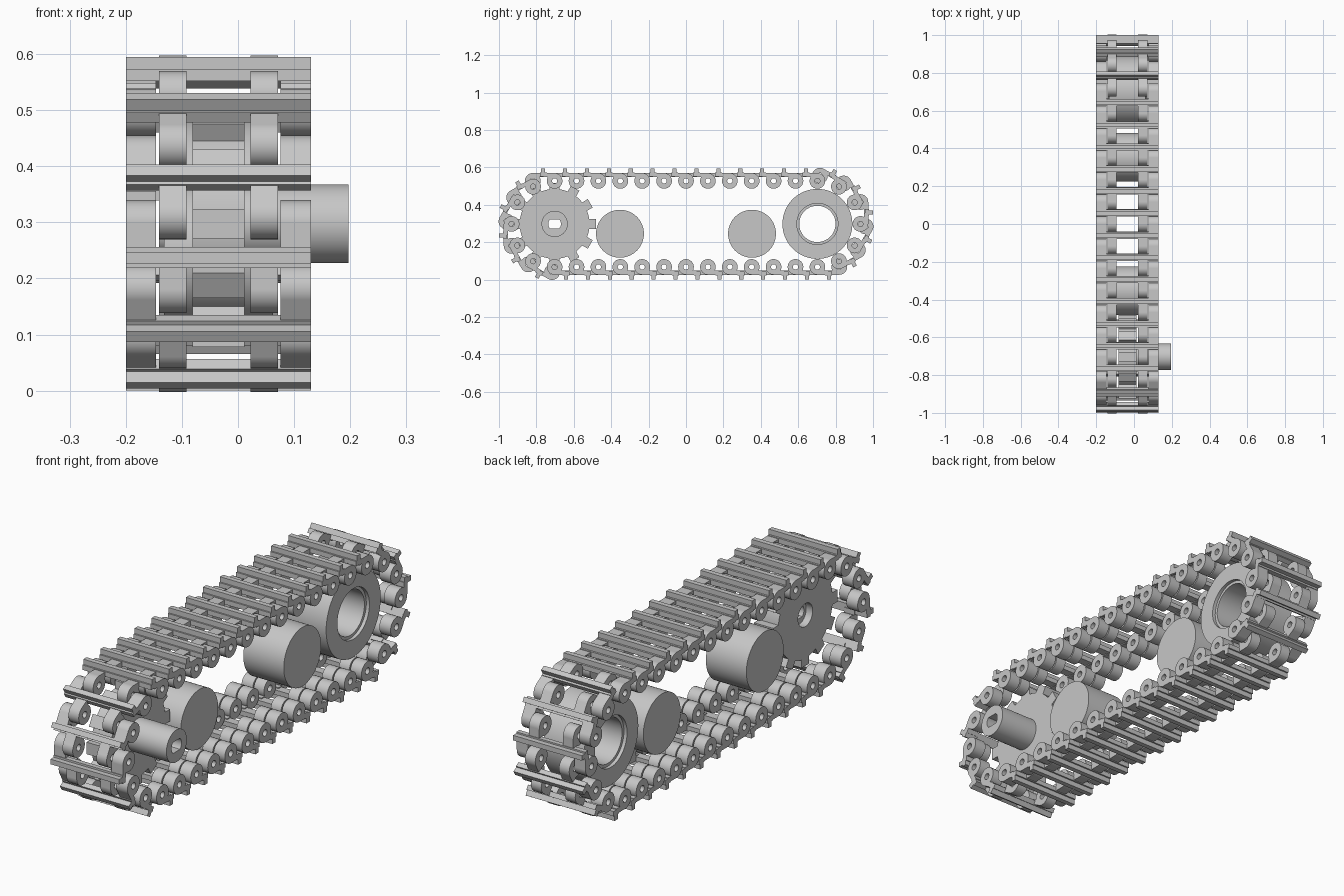
import bpy, bmesh, math
from mathutils import Matrix

cube = bpy.data.objects.get("Cube")
if cube:
    bpy.data.objects.remove(cube, do_unlink=True)

R = 0.23                                  # pin circle radius
C = 0.7025                                # wheel centre distance from the middle
PITCH = C / 6
ZC = 0.2975                               # wheel axis height
XM = -0.035                               # middle of the track width

steel = bpy.data.materials.new("grey_steel")
steel.use_nodes = True
grey = (0.57, 0.57, 0.57, 1)
steel.diffuse_color = grey
steel.node_tree.nodes["Principled BSDF"].inputs["Base Color"].default_value = grey


def box(bm, x0, x1, y0, y1, z0, z1, turn=0):
    size = Matrix.Diagonal((x1 - x0, y1 - y0, z1 - z0, 1))
    place = Matrix.Translation(((x0 + x1) / 2, (y0 + y1) / 2, (z0 + z1) / 2))
    bmesh.ops.create_cube(bm, size=1, matrix=Matrix.Rotation(turn, 4, 'X') @ place @ size)


def lathe(bm, profile, segs, y=0):
    """Revolve a closed (x, radius) profile about the x axis."""
    rings = []
    for i in range(segs):
        a = 2 * math.pi * i / segs
        rings.append([bm.verts.new((x, y + r * math.cos(a), r * math.sin(a))) for x, r in profile])
    n = len(profile)
    for i in range(segs):
        p, q = rings[i], rings[(i + 1) % segs]
        for j in range(n):
            k = (j + 1) % n
            bm.faces.new((p[j], p[k], q[k], q[j]))
    return [v for ring in rings for v in ring]


def tube(bm, x0, x1, inner, outer, segs, y=0):
    return lathe(bm, [(x0, inner), (x1, inner), (x1, outer), (x0, outer)], segs, y)


def to_mesh(bm, name):
    bmesh.ops.recalc_face_normals(bm, faces=bm.faces)
    mesh = bpy.data.meshes.new(name)
    bm.to_mesh(mesh)
    bm.free()
    mesh.shade_smooth()
    mesh.set_sharp_from_angle(angle=math.radians(30))
    mesh.materials.append(steel)
    return mesh


def add(name, mesh, y, z, turn=0):
    ob = bpy.data.objects.new(name, mesh)
    bpy.context.collection.objects.link(ob)
    ob.location = (0, y, z)
    ob.rotation_euler.x = turn


# Track link, with its origin at the front pin: pad, raised grouser,
# outer knuckles on the front pin and inner knuckles on the back pin
bm = bmesh.new()
mid = -PITCH / 2
box(bm, -0.2, 0.13, mid - 0.02, mid + 0.017, 0.024, 0.045)
box(bm, -0.2, 0.13, mid - 0.0135, mid + 0.0085, 0.045, 0.0675)
for side in (-1, 1):
    for near, far, end in ((0.057, 0.106, -PITCH), (0.111, 0.165, 0)):
        x0, x1 = sorted((XM + side * near, XM + side * far))
        tube(bm, x0, x1, 0.014, 0.042, 24, end)
        box(bm, x0, x1, min(end, mid), max(end, mid), 0.02, 0.042)
link_mesh = to_mesh(bm, "track_link")

# Straight runs, then links fanned square to each wheel
spots = []
for k in range(13):
    spots.append((-C + k * PITCH, ZC + R, 90))
    spots.append((-C + k * PITCH, ZC - R, -90))
for sign, middle in ((-1, 180), (1, 0)):
    for step in range(-2, 3):
        angle = middle + 30 * step
        a = math.radians(angle)
        spots.append((sign * C + R * math.cos(a), ZC + R * math.sin(a), angle))
for i, (y, z, angle) in enumerate(spots):
    add(f"track_link_{i + 1}", link_mesh, y, z, math.radians(angle - 90))

# Drive sprocket with twelve teeth
bm = bmesh.new()
tube(bm, -0.081, 0.012, 0.05, 0.187, 64)
for k in range(12):
    box(bm, -0.081, 0.012, 0.17, 0.22, -0.026, 0.026, math.radians(30 * k))
add("drive_sprocket", to_mesh(bm, "drive_sprocket"), -C, ZC)

# Drive shaft with a flat-sided bore
bm = bmesh.new()
for v in tube(bm, -0.05, 0.197, 0.034, 0.07, 48):
    if math.hypot(v.co.y, v.co.z) < 0.05:
        v.co.z = max(-0.024, min(0.024, v.co.z))
add("drive_shaft", to_mesh(bm, "drive_shaft"), -C, ZC)

# Idler wheel with a stepped bore
bm = bmesh.new()
w, step = 0.097, 0.015
lathe(bm, [(XM - w, 0.187), (XM - w, 0.11), (XM - w + step, 0.11), (XM - w + step, 0.097),
           (XM + w - step, 0.097), (XM + w - step, 0.11), (XM + w, 0.11), (XM + w, 0.187)], 64)
add("idler_wheel", to_mesh(bm, "idler_wheel"), C, ZC)

# Plain road rollers
bm = bmesh.new()
bmesh.ops.create_cone(bm, cap_ends=True, segments=64, radius1=0.128, radius2=0.128, depth=2 * w,
                      matrix=Matrix.Translation((XM, 0, 0)) @ Matrix.Rotation(math.pi / 2, 4, 'Y'))
roller_mesh = to_mesh(bm, "road_roller")
for name, y in (("front_road_roller", -0.353), ("back_road_roller", 0.353)):
    add(name, roller_mesh, y, 0.245)
